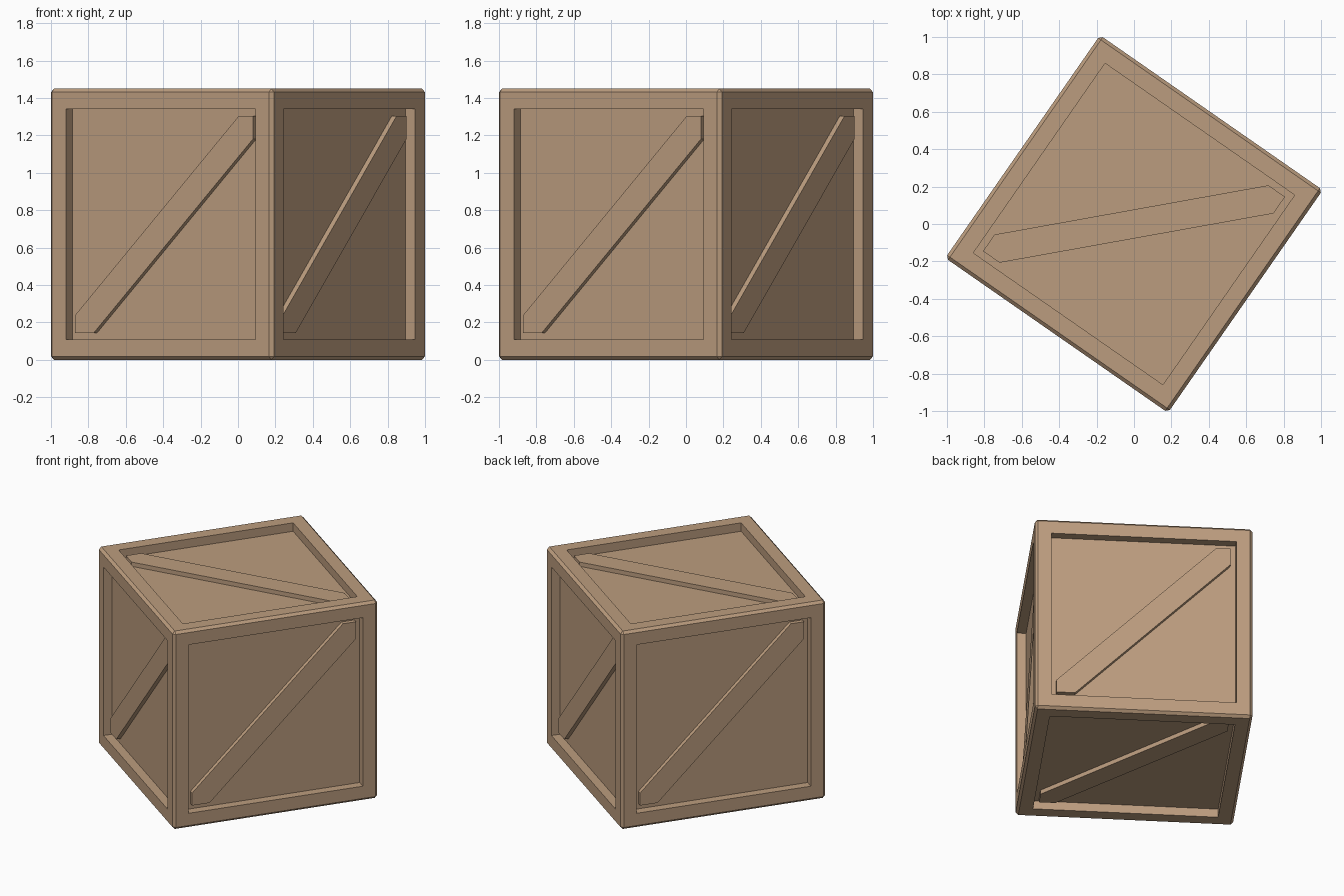
import bpy, bmesh, math
from mathutils import Matrix, Vector

if "Cube" in bpy.data.objects:
    bpy.data.objects.remove(bpy.data.objects["Cube"])

HALF = 0.725       # half the crate side
BEVEL = 0.018      # chamfer on outer edges
OPEN = 0.58        # half width of each recessed panel
DEPTH = 0.062      # panel recess
BRACE_TOP = 0.031  # brace sits this far below the frame
BRACE = 0.108      # half brace width, measured along the panel edge

wood = bpy.data.materials.new("tan_wood")
wood.diffuse_color = (0.50, 0.335, 0.21, 1)
wood.use_nodes = True
wood.node_tree.nodes["Principled BSDF"].inputs["Base Color"].default_value = wood.diffuse_color

# The crate stands turned 35 degrees about z
place = Matrix.Translation((0, 0, HALF)) @ Matrix.Rotation(math.radians(-34.8), 4, 'Z')


def finish(name, bm, matrix):
    bmesh.ops.recalc_face_normals(bm, faces=bm.faces)
    bm.transform(matrix)
    mesh = bpy.data.meshes.new(name)
    bm.to_mesh(mesh)
    bm.free()
    mesh.materials.append(wood)
    obj = bpy.data.objects.new(name, mesh)
    bpy.context.collection.objects.link(obj)
    return obj


# Chamfered box with a sunken panel on all six sides
bm = bmesh.new()
bmesh.ops.create_cube(bm, size=2 * HALF)
bmesh.ops.bevel(bm, geom=bm.edges[:], offset=BEVEL, segments=1,
                profile=0.5, affect='EDGES')
sides = [f for f in bm.faces if f.calc_area() > 1]
bmesh.ops.inset_individual(bm, faces=sides, thickness=HALF - BEVEL - OPEN, depth=0)
for f in sides:
    n = f.normal.copy()
    panel = bmesh.ops.extrude_discrete_faces(bm, faces=[f])["faces"][0]
    bmesh.ops.translate(bm, verts=panel.verts[:], vec=-n * DEPTH)
finish("crate_frame", bm, place)


def brace(name, turn, shift):
    """Diagonal board, lower left to upper right, cut to the panel corners."""
    a, c, s = OPEN, BRACE, shift
    outline = [(-a, -a), (-a + s + c, -a), (a, a - s - c),
               (a, a), (a + s - c, a), (-a, -a - s + c)]
    bm = bmesh.new()
    base = bm.faces.new([bm.verts.new((x, y, HALF - DEPTH - 0.005)) for x, y in outline])
    ext = bmesh.ops.extrude_face_region(bm, geom=[base])["geom"]
    top = [v for v in ext if isinstance(v, bmesh.types.BMVert)]
    bmesh.ops.translate(bm, verts=top, vec=Vector((0, 0, DEPTH + 0.005 - BRACE_TOP)))
    finish(name, bm, place @ turn)


# One brace per side
brace("top_brace", Matrix.Identity(4), 0)
brace("bottom_brace", Matrix.Rotation(math.pi, 4, 'X'), 0)
upright = Matrix.Rotation(math.pi / 2, 4, 'X')
for i, side in enumerate(("front", "right", "back", "left")):
    brace(side + "_brace", Matrix.Rotation(i * math.pi / 2, 4, 'Z') @ upright, 0.016)
